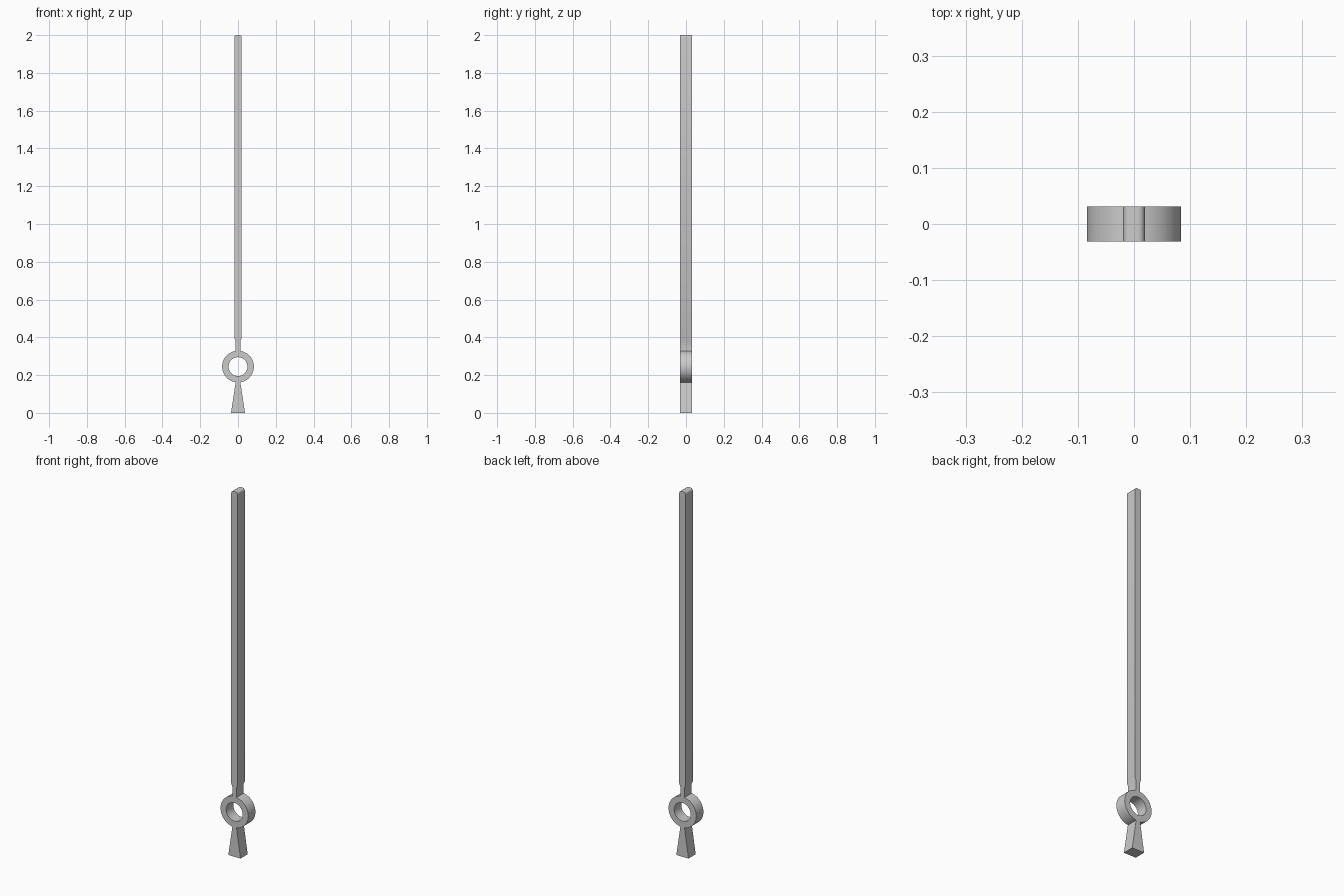
import bpy
from math import sin, cos, pi, asin

if "Cube" in bpy.data.objects:
    bpy.data.objects.remove(bpy.data.objects["Cube"])

DEPTH, CZ, R_OUT, R_IN = 0.031, 0.245, 0.084, 0.05
BAR, NECK, TAIL = 0.0192, 0.0125, 0.037
SEG = 48


def arc(cx, cz, r, a0, a1, n):
    return [(cx + r * cos(a0 + (a1 - a0) * i / n),
             cz + r * sin(a0 + (a1 - a0) * i / n)) for i in range(n + 1)]


# Right half of the outline, from the tail up to the tip
gap = asin(NECK / R_OUT)
tip = 0.012
right = [(TAIL, 0)]
right += arc(0, CZ, R_OUT, -pi / 2 + gap, pi / 2 - gap, SEG // 2)
right += [(NECK, 0.38), (BAR, 0.395)]
right += arc(BAR - tip, 2 - tip, tip, 0, pi / 2, 6)
outline = right + [(-x, z) for x, z in reversed(right)]
hole = arc(0, CZ, R_IN, 0, 2 * pi, SEG)[:-1]

# Filled, extruded profile with the pivot hole
curve = bpy.data.curves.new("clock_hand", 'CURVE')
curve.dimensions = '2D'
curve.fill_mode = 'BOTH'
curve.extrude = DEPTH
for pts in (outline, hole):
    s = curve.splines.new('POLY')
    s.points.add(len(pts) - 1)
    for p, (x, z) in zip(s.points, pts):
        p.co = (x, z, 0, 1)
    s.use_cyclic_u = True
hand = bpy.data.objects.new("clock_hand", curve)
bpy.context.collection.objects.link(hand)
hand.rotation_euler.x = pi / 2
bpy.context.view_layer.objects.active = hand
hand.select_set(True)
bpy.ops.object.convert(target='MESH')

# Clean mesh: weld seams, face outward, smooth the ring only
bpy.ops.object.mode_set(mode='EDIT')
bpy.ops.mesh.select_all(action='SELECT')
bpy.ops.mesh.remove_doubles(threshold=0.0001)
bpy.ops.mesh.normals_make_consistent(inside=False)
bpy.ops.object.mode_set(mode='OBJECT')
bpy.ops.object.transform_apply(location=False, rotation=True, scale=False)
bpy.ops.object.shade_smooth_by_angle(angle=0.5)
